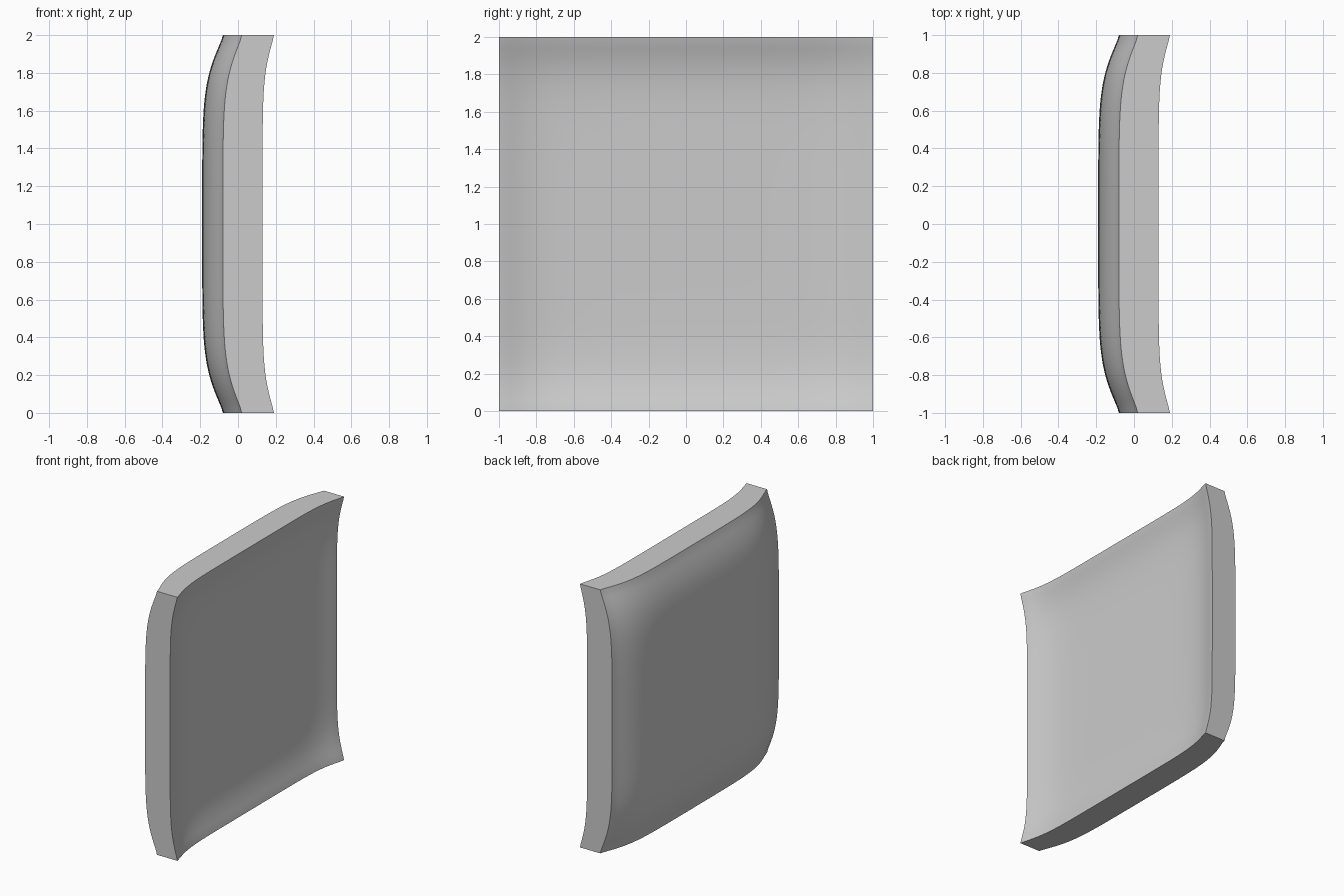
import bpy, bmesh, math
from mathutils import Vector

default = bpy.data.objects.get("Cube")
if default:
    bpy.data.objects.remove(default, do_unlink=True)

SEGMENTS = 72

# Single clay-grey material
grey = bpy.data.materials.new("light grey")
grey.use_nodes = True
colour = (0.6, 0.6, 0.6, 1)
grey.diffuse_color = colour
grey.node_tree.nodes["Principled BSDF"].inputs["Base Color"].default_value = colour


def rise(t, reach):
    """Flared rim profile: 0 at the border, 1 across the flat middle."""
    d = max(0.0, 1 - abs(t))
    return 1 - math.exp(-(d / reach) ** 1.3)


def add_sheet(bm, rim, depth, extra, reach):
    """Dished square sheet; returns its border edges."""
    verts = bmesh.ops.create_grid(
        bm, x_segments=SEGMENTS, y_segments=SEGMENTS, size=1)["verts"]
    for v in verts:
        y, z = v.co.x, v.co.y
        p, q = rise(y, reach), rise(z, reach)
        v.co = Vector((rim - depth * (p + q) - extra * p * q, y, z + 1))
    return list({e for v in verts for e in v.link_edges if e.is_boundary})


# Dished panel: bulging sheet, hollow sheet and straight side walls
bm = bmesh.new()
bulge_border = add_sheet(bm, 0.02, 0.10, 0.01, 0.19)
hollow_border = add_sheet(bm, 0.19, 0.06, 0.015, 0.16)
bmesh.ops.bridge_loops(bm, edges=bulge_border + hollow_border)
bmesh.ops.recalc_face_normals(bm, faces=bm.faces)

mesh = bpy.data.meshes.new("dished_panel")
bm.to_mesh(mesh)
bm.free()
mesh.materials.append(grey)
panel = bpy.data.objects.new("dished_panel", mesh)
bpy.context.collection.objects.link(panel)

# Smooth faces with crisp rim edges
bpy.ops.object.select_all(action="DESELECT")
panel.select_set(True)
bpy.context.view_layer.objects.active = panel
bpy.ops.object.shade_smooth_by_angle(angle=math.radians(35))
